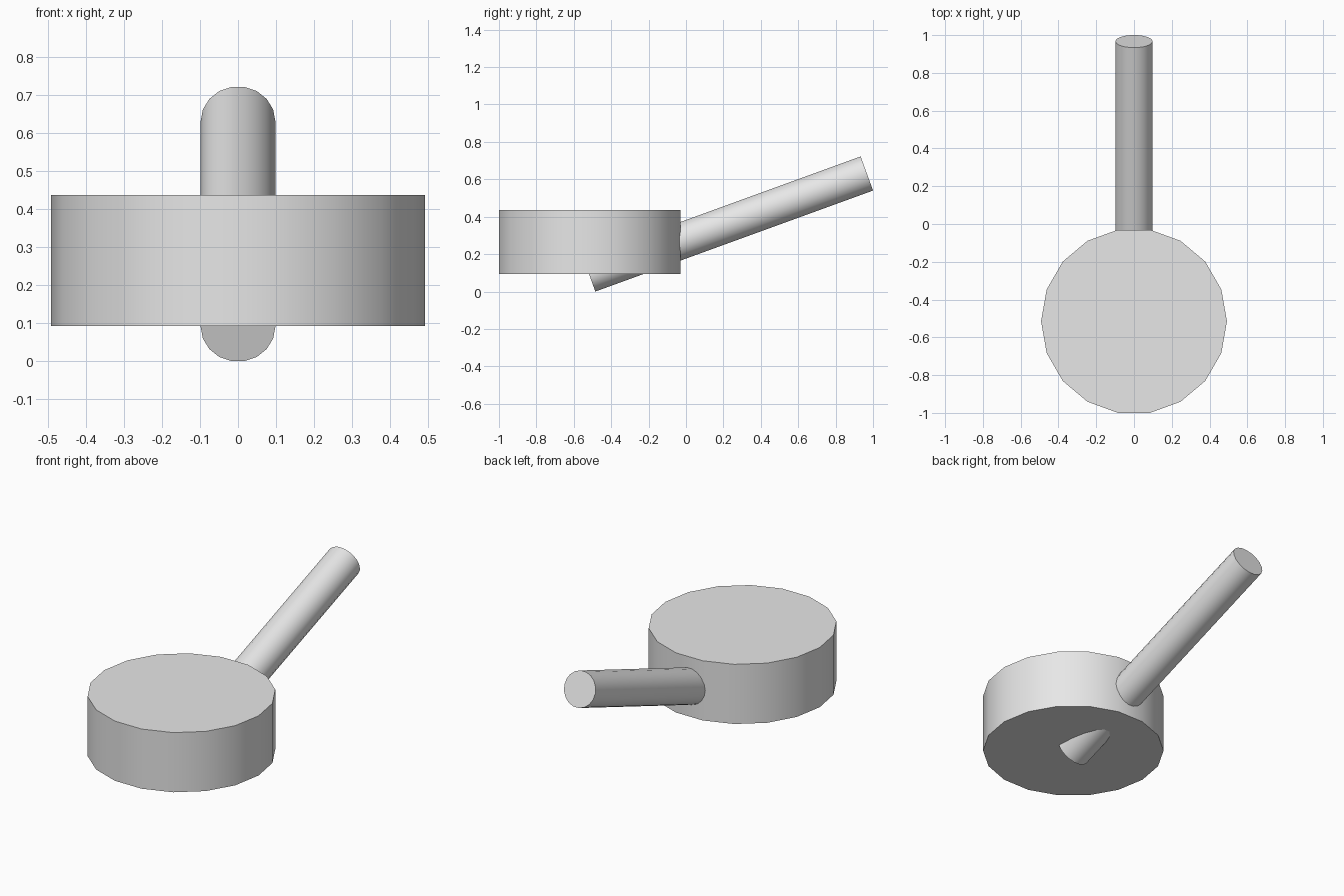
import bpy
import math
from mathutils import Vector

default = bpy.data.objects.get("Cube")
if default:
    bpy.data.objects.remove(default, do_unlink=True)

SIDES = 18

# Single plain grey for every part
grey = bpy.data.materials.new("light grey")
grey.use_nodes = True
GREY = (0.8, 0.8, 0.8, 1.0)
grey.diffuse_color = GREY
grey.node_tree.nodes["Principled BSDF"].inputs["Base Color"].default_value = GREY


def rod(name, start, end, radius):
    """Capped cylinder from start to end, with a vertex on each side at +x and -x."""
    start, end = Vector(start), Vector(end)
    axis = end - start
    tilt = math.atan2(-axis.y, axis.z)
    bpy.ops.mesh.primitive_cylinder_add(
        vertices=SIDES, radius=radius, depth=axis.length,
        location=(start + end) / 2)
    obj = bpy.context.object
    obj.name = name
    # Turn a vertex onto the x axis, then tilt the cylinder about x
    for v in obj.data.vertices:
        v.co.x, v.co.y = v.co.y, -v.co.x
    obj.rotation_euler = (tilt, 0, 0)
    obj.data.materials.append(grey)
    bpy.ops.object.shade_smooth_by_angle(angle=math.radians(30))
    return obj


# Upright drum-shaped head
rod("head", (0, -0.515, 0.093), (0, -0.515, 0.437), 0.492)

# Long handle, rising 20 degrees to the back and poking out under the head
rod("handle", (0, -0.518, 0.091), (0, 0.967, 0.631), 0.0985)
